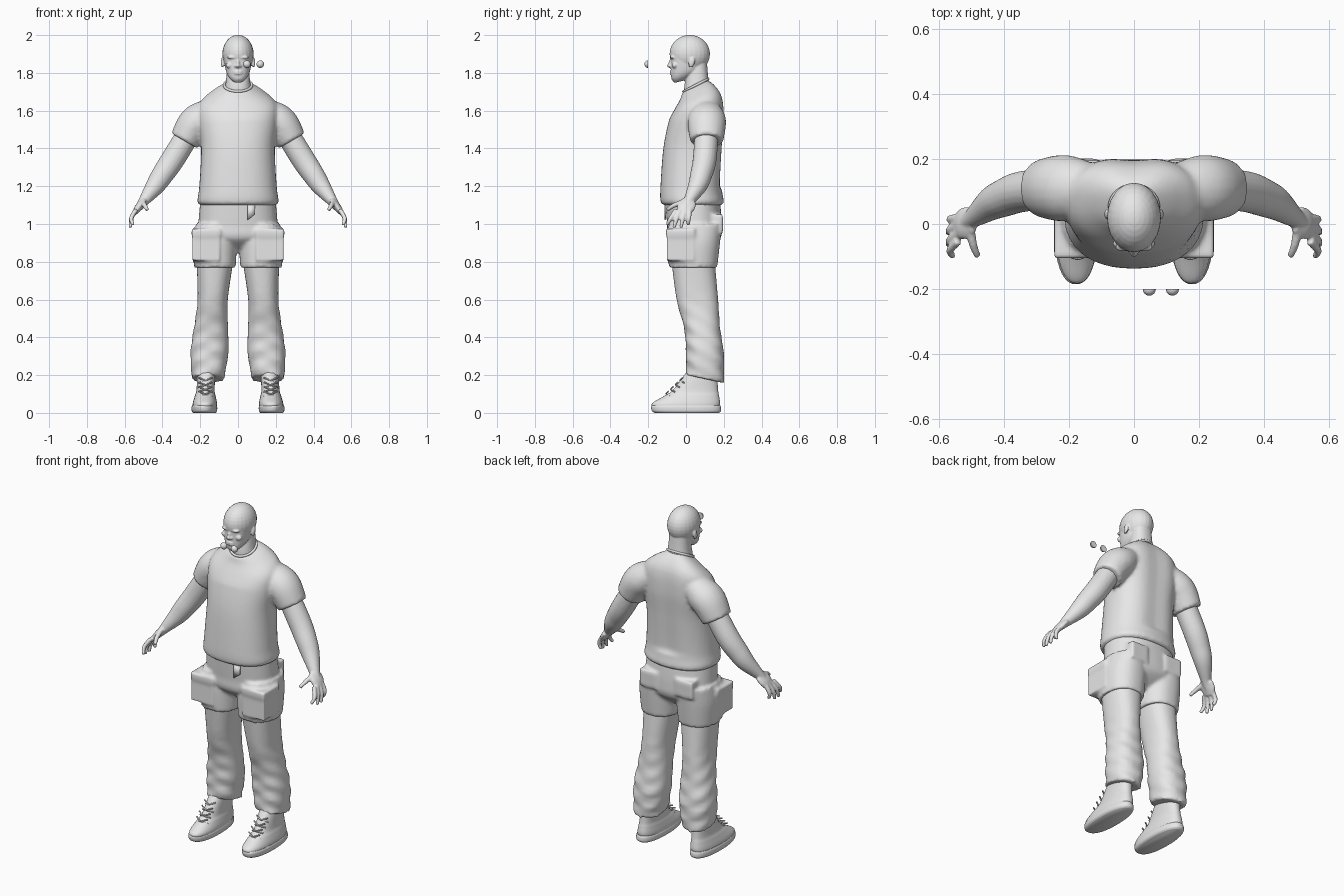
import bpy, bmesh, math
from mathutils import Vector, Matrix

cube = bpy.data.objects.get("Cube")
if cube:
    bpy.data.objects.remove(cube)

tone = (0.8, 0.8, 0.8, 1)
grey = bpy.data.materials.new("plain_grey")
grey.use_nodes = True
grey.diffuse_color = tone
grey.node_tree.nodes["Principled BSDF"].inputs["Base Color"].default_value = tone

SIDES = {"left": 1, "right": -1}


def smooth_rows(rows, steps=6):
    """Blend between neighbouring rows with a cubic whose slopes follow the neighbours."""
    rows = [Vector(row) for row in rows]
    last = len(rows) - 1
    slopes = [(rows[min(i + 1, last)] - rows[max(i - 1, 0)]) / 2 for i in range(last + 1)]
    blended = []
    for i in range(last):
        gap = rows[i + 1] - rows[i]
        for step in range(steps):
            t = step / steps
            ease = t * t * (3 - 2 * t)
            blended.append(rows[i] + gap * ease + slopes[i] * t * (1 - t) ** 2
                           - slopes[i + 1] * t * t * (1 - t))
    return blended + [rows[last]]


def oval(count, power):
    """Points around a unit circle, squarer for a higher power."""
    for i in range(count):
        angle = math.tau * i / count
        c, s = math.cos(angle), math.sin(angle)
        yield math.copysign(abs(c) ** (2 / power), c), math.copysign(abs(s) ** (2 / power), s)


def bridge(bm, rings):
    """Join rings of points into a closed skin."""
    made = [[bm.verts.new(point) for point in ring] for ring in rings]
    for low, high in zip(made, made[1:]):
        for i in range(len(low)):
            bm.faces.new((low[i - 1], low[i], high[i], high[i - 1]))
    bm.faces.new(made[0])
    bm.faces.new(made[-1])


def loft(bm, rows, side=1, centre=0, lean=0, tilt=lambda z: 0):
    """Stack level rings; each row is height, half width, front and back."""
    rings = []
    for z, half, front, back in smooth_rows(rows):
        middle, depth = (front + back) / 2, (back - front) / 2
        rings.append([(side * (centre + lean * z + c * half), middle + s * depth, z + tilt(z) * s * depth)
                      for c, s in oval(48, 2.3)])
    bridge(bm, rings)


def tube(bm, rows, side=1, flat=1, count=20):
    """Sweep ovals along a path; each row is a position and a radius, widened by flat."""
    path = smooth_rows(rows)
    rings = []
    for i, row in enumerate(path):
        ahead, behind = path[min(i + 1, len(path) - 1)], path[max(i - 1, 0)]
        along = (ahead - behind).to_3d().normalized()
        across = along.cross(Vector((0, 1, 0))).normalized()
        wide = across.cross(along) * flat
        points = [row.to_3d() + (across * c + wide * s) * row.w for c, s in oval(count, 2)]
        rings.append([(side * p.x, p.y, p.z) for p in points])
    bridge(bm, rings)


def ball(bm, at, size, turn=0):
    place = Matrix.Translation(at) @ Matrix.Rotation(turn, 4, 'X') @ Matrix.Diagonal((*size, 1))
    bmesh.ops.create_uvsphere(bm, u_segments=24, v_segments=16, radius=1, matrix=place)


def block(bm, at, size):
    place = Matrix.Translation(at) @ Matrix.Diagonal((*size, 1))
    bmesh.ops.create_cube(bm, size=1, matrix=place)


def finish(name, bm, voxel=0):
    """Make the object; with a voxel size its pieces melt into one smooth skin."""
    bmesh.ops.recalc_face_normals(bm, faces=bm.faces)
    mesh = bpy.data.meshes.new(name)
    bm.to_mesh(mesh)
    bm.free()
    mesh.materials.append(grey)
    part = bpy.data.objects.new(name, mesh)
    bpy.context.collection.objects.link(part)
    bpy.ops.object.select_all(action='DESELECT')
    part.select_set(True)
    bpy.context.view_layer.objects.active = part
    bpy.ops.object.shade_smooth_by_angle(angle=math.radians(50))
    if voxel:
        blend = part.modifiers.new("blend", 'REMESH')
        blend.mode = 'VOXEL'
        blend.voxel_size = voxel
        blend.use_smooth_shade = True
        soften = part.modifiers.new("soften", 'SMOOTH')
        soften.iterations = 2
    return part


# Head: skull, jaw, neck and facial features
bm = bmesh.new()
ball(bm, (0, .02, 1.9), (.083, .107, .101))
loft(bm, [(1.755, .025, -.06, 0), (1.78, .05, -.077, .04), (1.82, .066, -.08, .08), (1.9, .076, -.08, .1)],
     tilt=lambda z: max(0, 1.82 - z) * 4)
loft(bm, [(1.67, .085, 0, .14), (1.74, .066, -.01, .12), (1.85, .055, .01, .11)], tilt=lambda z: .35)
ball(bm, (0, -.082, 1.85), (.009, .012, .026), -.3)
ball(bm, (0, -.088, 1.838), (.011, .013, .009))
for height in (1.796, 1.807):
    ball(bm, (0, -.076, height), (.024, .011, .005))
ball(bm, (0, -.064, 1.772), (.02, .014, .014))
for s in SIDES.values():
    ball(bm, (s * .012, -.08, 1.836), (.008, .01, .008))
    ball(bm, (s * .03, -.071, 1.882), (.028, .014, .008))
    ball(bm, (s * .045, -.06, 1.84), (.02, .015, .016))
    ball(bm, (s * .082, .03, 1.855), (.009, .016, .028), -.25)
finish("head", bm, .0045)

# Arms with palms, fingers and thumbs
bm = bmesh.new()
for s in SIDES.values():
    tube(bm, [(.23, .11, 1.53, .062), (.34, .1, 1.35, .063), (.4, .08, 1.26, .058), (.44, .06, 1.2, .05),
              (.5, .015, 1.12, .028), (.53, 0, 1.08, .018)], s)
    tube(bm, [(.5, .015, 1.12, .018), (.525, 0, 1.09, .02), (.545, -.01, 1.06, .015)], s, flat=2.4)
    for i in range(4):
        curl = .015 if i in (0, 3) else 0
        tube(bm, [(.54, .02 - .024 * i, 1.075, .013), (.565, .015 - .032 * i, 1.03, .012),
                  (.57 - curl, .01 - .037 * i, .98 + curl, .009)], s, count=12)
    tube(bm, [(.505, 0, 1.12, .015), (.495, -.06, 1.1, .013), (.48, -.1, 1.075, .01)], s, count=12)
finish("arms", bm, .006)

# Shirt body, with a shallow groove down the spine, and sleeves
bm = bmesh.new()
loft(bm, [(1.1, .2, -.12, .19), (1.12, .215, -.135, .2), (1.2, .205, -.135, .19), (1.4, .195, -.12, .2),
          (1.55, .21, -.09, .21), (1.64, .2, -.06, .2), (1.7, .13, -.03, .16), (1.73, .07, -.02, .12)],
     tilt=lambda z: max(0, z - 1.55) * 2.7)
for v in bm.verts:
    if v.co.y > .1 and v.co.z > 1.2:
        v.co.y -= .014 * math.exp(-(v.co.x / .07) ** 2)
for s in SIDES.values():
    tube(bm, [(.13, .11, 1.6, .07), (.19, .11, 1.56, .09), (.235, .11, 1.52, .092), (.284, .11, 1.44, .08)],
         s, flat=1.1)
finish("shirt", bm, .011)

# Shirt collar band
bpy.ops.mesh.primitive_torus_add(major_radius=.073, minor_radius=.007, location=(0, .052, 1.735),
                                 rotation=(.47, 0, 0))
collar = bpy.context.object
collar.name = "collar"
collar.data.materials.append(grey)
bpy.ops.object.shade_smooth()

# Upper trousers with cargo and seat pockets
bm = bmesh.new()
loft(bm, [(1.12, .2, -.11, .18), (1, .21, -.1, .19), (.92, .21, -.09, .18), (.85, .1, 0, .1)])
for s in SIDES.values():
    loft(bm, [(.77, .11, -.09, .165), (.9, .115, -.095, .18), (1, .1, -.09, .19)], s, centre=.122)
    block(bm, (s * .17, -.03, .87), (.14, .14, .13))
    block(bm, (s * .17, -.03, .955), (.15, .15, .04))
    block(bm, (s * .12, .15, 1), (.11, .09, .1))
finish("upper_trousers", bm, .01)

# Lower trouser legs with soft folds that deepen toward the cuff
bm = bmesh.new()
for s in SIDES.values():
    loft(bm, [(.83, .1, -.08, .15), (.6, .08, -.05, .17), (.45, .09, -.01, .18), (.32, .1, 0, .2),
              (.18, .085, 0, .2)], s, centre=.17, lean=-.06, tilt=lambda z: min(0, z - .4))
for v in bm.verts:
    depth = .005 * max(0, min(1, 2 - 3 * v.co.z))
    wave = math.sin(70 * v.co.z + 40 * v.co.y) * math.cos(30 * abs(v.co.x))
    outward = Vector((v.co.x - math.copysign(.15, v.co.x), v.co.y - .09, 0)).normalized()
    v.co += outward * depth * wave
finish("lower_trousers", bm, .01)

# Loose belt end below the shirt hem
bm = bmesh.new()
bm.faces.new([bm.verts.new((x, -.115, z)) for x, z in ((.05, 1.02), (.09, 1.05), (.09, 1.1), (.05, 1.1))])
belt = finish("belt_end", bm)
belt.modifiers.new("thickness", 'SOLIDIFY').thickness = .008

# Shoe uppers, soles and crossed laces
for tag, s in SIDES.items():
    bm = bmesh.new()
    loft(bm, [(.02, .062, -.17, .17), (.05, .064, -.18, .18), (.09, .055, -.115, .175), (.12, .048, -.07, .17),
              (.2, .048, -.01, .165), (.25, .046, .03, .16)], s, centre=.178, lean=-.05)
    finish(tag + "_shoe", bm)
    bm = bmesh.new()
    loft(bm, [(0, .06, -.165, .175), (.01, .067, -.18, .185), (.03, .068, -.185, .185), (.04, .064, -.18, .18)],
         s, centre=.178)
    finish(tag + "_sole", bm)
    bm = bmesh.new()
    for i in range(4):
        y, z = .025 * i - .105, .1 + .024 * i
        for way in SIDES.values():
            tube(bm, [(.173 - way * .036, y + .02, z - .012, .004), (.173, y, z, .004),
                      (.173 + way * .036, y + .012, z + .014, .004)], s, count=8)
    finish(tag + "_laces", bm)

# Two loose half balls in front of the face, flat side to the back
bm = bmesh.new()
for x in (.047, .118):
    ball(bm, (x, -.2, 1.846), (.02, .02, .02))
bmesh.ops.bisect_plane(bm, geom=bm.verts[:] + bm.edges[:] + bm.faces[:], plane_co=(0, -.2, 0),
                       plane_no=(0, 1, 0), clear_outer=True)
bmesh.ops.holes_fill(bm, edges=[e for e in bm.edges if e.is_boundary])
finish("half_balls", bm)
